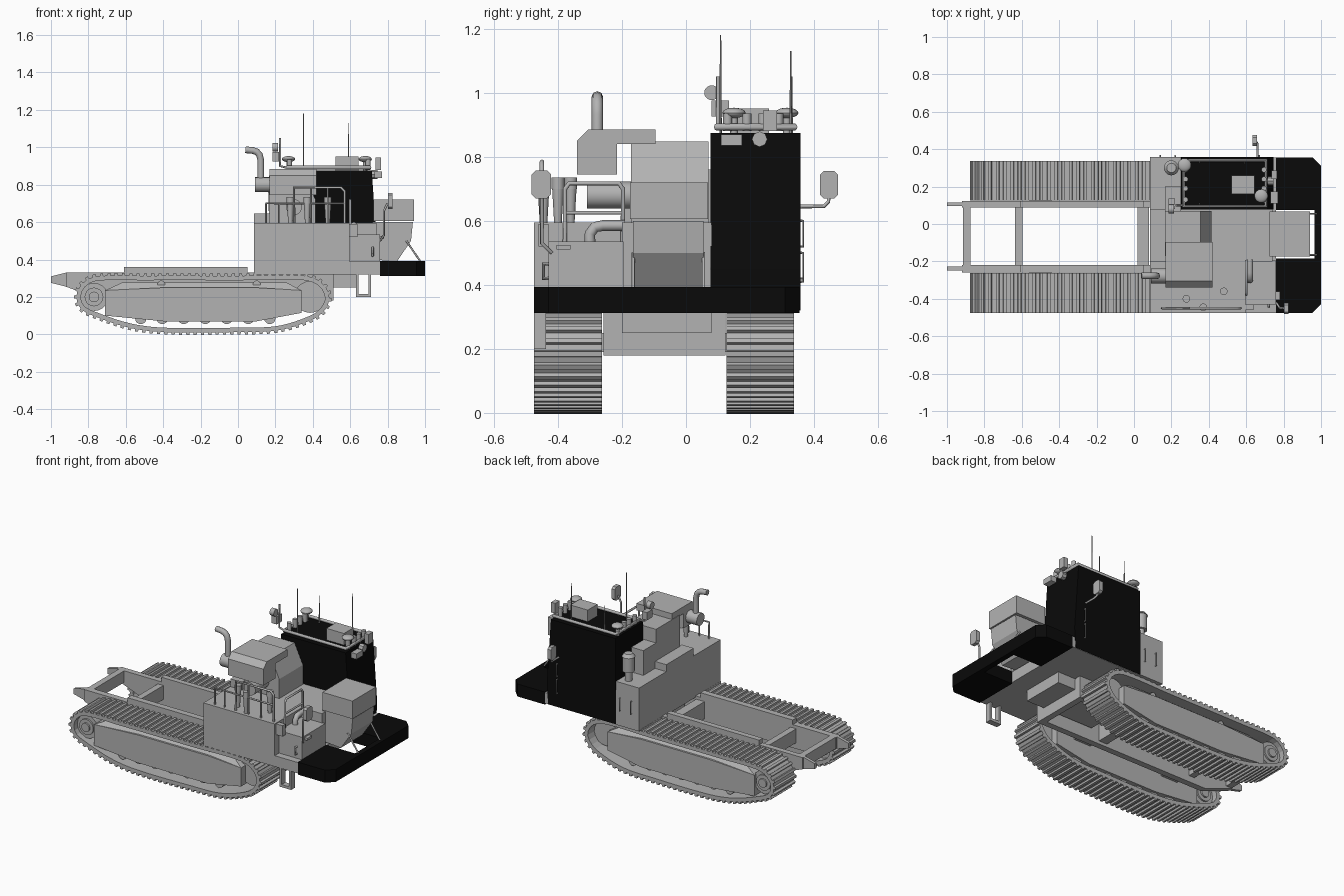
import bpy, bmesh, math
from mathutils import Vector

if "Cube" in bpy.data.objects:
    bpy.data.objects.remove(bpy.data.objects["Cube"])

def material(name, v):
    m = bpy.data.materials.new(name)
    m.diffuse_color = (v, v, v, 1)
    m.use_nodes = True
    m.node_tree.nodes["Principled BSDF"].inputs["Base Color"].default_value = m.diffuse_color
    return m
GREY, BLACK = material("machine grey", 0.45), material("cab black", 0.003)

def finish(name, bm, mat, smooth=False):
    bmesh.ops.recalc_face_normals(bm, faces=bm.faces[:])
    me = bpy.data.meshes.new(name)
    bm.to_mesh(me); bm.free()
    me.materials.append(mat)
    o = bpy.data.objects.new(name, me)
    bpy.context.collection.objects.link(o)
    if smooth:
        bpy.ops.object.select_all(action='DESELECT')
        o.select_set(True); bpy.context.view_layer.objects.active = o
        bpy.ops.object.shade_smooth_by_angle(angle=math.radians(35))
    return o

def loft(name, rings, mat=GREY):
    bm = bmesh.new()
    vs = [[bm.verts.new(p) for p in r] for r in rings]
    n = len(vs[0])
    for a, b in zip(vs, vs[1:]):
        for i in range(n):
            bm.faces.new((a[i], a[(i+1) % n], b[(i+1) % n], b[i]))
    bm.faces.new(vs[0]); bm.faces.new(vs[-1])
    return finish(name, bm, mat)

def prism(name, pts, axis, a, b, mat=GREY):
    put = {'x': lambda p, t: (t, p[0], p[1]), 'y': lambda p, t: (p[0], t, p[1]),
           'z': lambda p, t: (p[0], p[1], t)}[axis]
    return loft(name, [[put(p, t) for p in pts] for t in (a, b)], mat)

def box(name, x0, x1, y0, y1, z0, z1, mat=GREY):
    return prism(name, [(x0, y0), (x1, y0), (x1, y1), (x0, y1)], 'z', z0, z1, mat)

def cyl(name, p0, p1, r, r2=None, mat=GREY, n=20):
    p0, p1 = Vector(p0), Vector(p1); d = p1 - p0
    bm = bmesh.new()
    bmesh.ops.create_cone(bm, cap_ends=True, segments=n, radius1=r,
                          radius2=r if r2 is None else r2, depth=d.length)
    q = d.to_track_quat('Z', 'Y')
    for v in bm.verts:
        v.co = q @ v.co + (p0 + p1) / 2
    return finish(name, bm, mat, True)

def ball(name, c, r, sz=1):
    bm = bmesh.new()
    bmesh.ops.create_uvsphere(bm, u_segments=18, v_segments=10, radius=r)
    for v in bm.verts:
        v.co = Vector((v.co.x, v.co.y, v.co.z * sz)) + Vector(c)
    return finish(name, bm, GREY, True)

def tube(name, pts, r, closed=False):
    cu = bpy.data.curves.new(name, 'CURVE')
    cu.dimensions = '3D'; cu.bevel_depth = r; cu.bevel_resolution = 2; cu.use_fill_caps = True
    s = cu.splines.new('POLY'); s.points.add(len(pts) - 1); s.use_cyclic_u = closed
    for p, c in zip(s.points, pts):
        p.co = (*c, 1)
    o = bpy.data.objects.new(name, cu)
    bpy.context.collection.objects.link(o)
    cu.materials.append(GREY)
    bpy.ops.object.select_all(action='DESELECT')
    o.select_set(True); bpy.context.view_layer.objects.active = o
    bpy.ops.object.convert(target='MESH')
    bpy.ops.object.shade_smooth_by_angle(angle=math.radians(50))

# Track path, resampled to even steps
KEY = [Vector(p) for p in [(-.865, .2), (-.84, .265), (-.77, .308), (-.5, .313), (0, .313), (.36, .313),
       (.45, .275), (.49, .2), (.465, .13), (.40, .08), (.22, .022), (0, .012), (-.4, .012),
       (-.58, .035), (-.75, .09), (-.84, .135)]]
fine, K = [], len(KEY)
for i in range(K):
    a, b, c, d = (KEY[(i + j) % K] for j in (-1, 0, 1, 2))
    # chord-scaled tangents keep the long straights flat
    L = (c - b).length
    m0 = (c - a).normalized() * L; m1 = (d - b).normalized() * L
    for k in range(20):
        t = k / 20
        fine.append(b*(2*t**3-3*t*t+1) + m0*(t**3-2*t*t+t) + c*(3*t*t-2*t**3) + m1*(t**3-t*t))
def resample(n):
    seg = [(fine[(i+1) % len(fine)] - fine[i]).length for i in range(len(fine))]
    total, out, i, acc = sum(seg), [], 0, 0
    for k in range(n):
        s = total * k / n
        while acc + seg[i] < s:
            acc += seg[i]; i += 1
        out.append(fine[i].lerp(fine[(i+1) % len(fine)], (s - acc) / seg[i]))
    return out
PATH = resample(76)
N = len(PATH)
TAN = [(PATH[(i+1) % N] - PATH[i-1]).normalized() for i in range(N)]
NRM = [Vector((-t.y, t.x)) for t in TAN]

def track(side, yc):
    h = .106
    # Belt ring
    bm = bmesh.new()
    rows = []
    for p, n in zip(PATH, NRM):
        q = p - n * .024
        rows.append([bm.verts.new(c) for c in ((p.x, yc-h, p.y), (p.x, yc+h, p.y),
                                               (q.x, yc+h, q.y), (q.x, yc-h, q.y))])
    for i in range(N):
        a, b = rows[i], rows[(i+1) % N]
        for j in range(4):
            bm.faces.new((a[j], a[(j+1) % 4], b[(j+1) % 4], b[j]))
    finish(side + "_track_belt", bm, GREY)
    # Cleats
    bm = bmesh.new()
    for p, n, t in zip(PATH, NRM, TAN):
        ends = []
        for y in (yc - h, yc + h):
            ends.append([bm.verts.new((c.x, y, c.y)) for c in
                         (p - t*.01 - n*.004, p + t*.01 - n*.004, p + t*.008 + n*.012, p - t*.008 + n*.012)])
        for j in range(4):
            bm.faces.new((ends[0][j], ends[0][(j+1) % 4], ends[1][(j+1) % 4], ends[1][j]))
        bm.faces.new(ends[0]); bm.faces.new(ends[1])
    finish(side + "_track_cleats", bm, GREY)
    # Side frame with bevelled top
    prism(side + "_track_frame", [(-.71, .1), (-.71, .235), (-.4, .25), (.1, .25), (.34, .235), (.34, .115),
          (.1, .07), (-.4, .07)], 'y', yc - .085, yc + .085)
    loft(side + "_track_frame_top", [[(-.71, yc-.085, .235), (.34, yc-.085, .235), (.34, yc+.085, .235), (-.71, yc+.085, .235)],
         [(-.62, yc-.05, .277), (.26, yc-.05, .277), (.26, yc+.05, .277), (-.62, yc+.05, .277)]])
    # Wheels and rollers
    for nm, x, r, w in (("idler", -.77, .075, .07), ("idler_rim", -.77, .05, .08), ("idler_hub", -.77, .028, .09),
                        ("sprocket", .385, .085, .04)):
        cyl(f"{side}_{nm}", (x, yc - w, .2), (x, yc + w, .2), r)
    for i in range(7):
        x = -.52 + i * .115
        cyl(f"{side}_roller_{i}", (x, yc - .07, .085), (x, yc + .07, .085), .03)
    for x in (-.41, .1):
        cyl(f"{side}_carrier_roller", (x, yc - .06, .268), (x, yc + .06, .268), .02)
    # Link from the side frame to the chassis
    s = 1 if yc > -.067 else -1
    for x in (-.5, .15):
        box(side + "_track_mount", x - .06, x + .06, *sorted((yc, yc - s*.14)), .19, .25)
track("rear", .232)
track("front", -.369)

# Chassis rails, cross members and end snouts
for nm, y0, y1 in (("rear", .088, .124), ("front", -.258, -.218)):
    prism(nm + "_chassis_rail", [(-.92, .255), (-.92, .33), (.51, .33), (.51, .18), (-.72, .18)], 'y', y0, y1)
    box(nm + "_rail_riser", -.61, .05, y0, y1, .33, .36)
    yc = (y0 + y1) / 2
    prism(nm + "_snout", [(-1, .275), (-1, .31), (-.92, .33), (-.85, .33), (-.85, .255), (-.92, .255)], 'y', yc-.01, yc+.01)
box("end_cross_member", -.915, -.875, -.218, .088, .255, .33)
box("middle_cross_member", -.635, -.595, -.218, .088, .22, .31)
box("inner_cross_member", .02, .08, -.218, .088, .2, .31)
box("outer_cross_member", .47, .51, -.258, .124, .18, .315)

# Superstructure
box("pivot_base", .15, .635, -.2, .08, .25, .33)
box("deck", .085, .76, -.475, .355, .32, .39)
box("front_side_cabinet", .085, .595, -.475, -.195, .32, .595)
box("front_step_cabinet", .595, .76, -.43, -.195, .38, .535)
box("engine_bay", .085, .74, -.2, .08, .35, .595)
box("rear_side_cabinet", .085, .25, .07, .358, .32, .6)
box("bay_ledge", .085, .17, -.2, .08, .59, .645)
box("filter_cabinet", .165, .25, .07, .2, .6, .76)
prism("engine_hood", [(.165, .59), (.165, .848), (.355, .848), (.415, .72), (.415, .59)], 'y', -.172, .07)
prism("muffler_box", [(-.34, .745), (-.34, .85), (-.305, .885), (-.095, .885), (-.095, .84), (-.215, .84), (-.215, .745)],
      'x', .168, .42)
prism("rear_hopper", [(.72, .4), (.72, .6), (.935, .6), (.925, .5), (.85, .39)], 'y', -.165, .055)
box("rear_hopper_top", .725, .94, -.175, .068, .605, .72)
prism("counterweight_platform", [(.76, -.475), (.955, -.475), (1, -.43), (1, .31), (.955, .355), (.76, .355),
      (.76, .075), (.965, .075), (.965, -.185), (.76, -.185)], 'z', .312, .393, BLACK)
for y in (-.165, .055):
    tube("hopper_strut", [(.9, y, .5), (.975, y, .39)], .005)

# Cab
prism("cab", [(.25, .322), (.735, .322), (.745, .45), (.715, .875), (.255, .875)], 'y', .077, .357, BLACK)
tube("roof_rail", [(.265, .095, .893), (.705, .095, .893), (.705, .34, .893), (.265, .34, .893)], .011, True)
for x in (.275, .695):
    for y in (.13, .19, .24, .29):
        cyl("roof_lamp", (x, y, .88), (x, y, .935), .014)
for x, y in ((.27, .315), (.68, .15)):
    cyl("dome_post", (x, y, .875), (x, y, .93), .012)
    ball("roof_dome", (x, y, .937), .036, .45)
box("roof_unit", .52, .645, .16, .26, .875, .95)
box("work_lamp_a", .73, .77, .11, .175, .835, .87)
box("work_lamp_b", .735, .765, .24, .285, .88, .945)
cyl("work_lamp_c", (.715, .23, .855), (.745, .23, .855), .024, n=8)
for nm, x, y, z in (("tall", .35, .108, 1.18), ("short", .59, .327, 1.13), ("third", .35, .33, 1.05)):
    cyl(nm + "_antenna", (x, y, .87), (x, y, z), .004, .002, n=6)
tube("beacon_post", [(.265, .1, .89), (.225, .1, .9), (.225, .1, 1.05)], .006)
cyl("beacon_lamp", (.185, .08, 1.0), (.215, .08, 1.0), .023)
box("beacon_box", .185, .22, .08, .135, .925, .975)

# Exhaust, pre-cleaner and deck fittings
cyl("muffler", (.09, -.277, .8), (.175, -.277, .8), .04)
tube("exhaust_pipe", [(.122, -.277, .8), (.122, -.277, .93), (.115, -.277, .96), (.1, -.277, .976), (.08, -.277, .983), (.04, -.277, .987)], .018)
cyl("precleaner_neck", (.2, .3, .6), (.2, .3, .67), .022)
cyl("precleaner_bowl", (.2, .3, .66), (.2, .3, .755), .036)
cyl("precleaner_cap", (.2, .3, .755), (.2, .3, .775), .04, .025)
cyl("air_filter", (.3, -.31, .68), (.3, -.16, .68), .042)
tube("hose", [(.62, -.3, .53), (.62, -.3, .56), (.62, -.285, .58), (.62, -.26, .585), (.62, -.19, .585)], .017)
for x, y in ((.28, -.4), (.37, -.445), (.48, -.36)):
    cyl("deck_post", (x, y, .595), (x, y, .7), .012, .018)
    cyl("deck_post_cap", (x, y, .7), (x, y, .735), .02)

# Handrails
Y = -.45
tube("side_rail_upper", [(.3, Y, .595), (.3, Y, .785), (.55, Y, .785), (.57, Y, .765), (.57, Y, .595)], .007)
tube("side_rail_lower", [(.15, Y, .595), (.15, Y, .7), (.57, Y, .7)], .006)
for x in (.22, .39, .48):
    tube("side_rail_post", [(x, Y, .595), (x, Y, .7 if x < .3 else .785)], .005)
tube("step_rail", [(.6, -.378, .53), (.6, -.378, .7), (.6, -.365, .717), (.6, -.21, .717), (.6, -.197, .7), (.6, -.197, .53)], .007)
tube("step_rail_middle", [(.6, -.378, .625), (.6, -.197, .625)], .006)
box("step_plate", .745, .78, -.405, -.36, .51, .525)

# Mirrors
def mirror(name, x, y0, y1, z0, z1):
    c = .012
    prism(name, [(y0+c, z0), (y1-c, z0), (y1, z0+c), (y1, z1-c), (y1-c, z1), (y0+c, z1), (y0, z1-c), (y0, z0+c)], 'x', x-.012, x+.012)
mirror("front_mirror", .815, -.482, -.422, .67, .757)
tube("front_mirror_arm", [(.76, -.42, .5), (.78, -.45, .53), (.78, -.45, .66), (.8, -.45, .7)], .006)
mirror("rear_mirror", .645, .418, .475, .67, .755)
tube("rear_mirror_arm", [(.66, .355, .645), (.66, .43, .645), (.65, .445, .66), (.65, .447, .7)], .006)

# Grab handles and hanging step
for x, z0, z1 in ((.67, .41, .5), (.67, .52, .6), (.22, .42, .5), (.14, .42, .5)):
    tube("rear_handle", [(x, .355, z0), (x, .366, z0), (x, .366, z1), (x, .355, z1)], .004)
tube("front_handle", [(.72, -.425, .42), (.72, -.445, .42), (.72, -.445, .465), (.72, -.425, .465)], .006)
box("front_latch", .595, .64, -.46, -.43, .52, .59)
for x0, x1, z0, z1 in ((.63, .645, .2, .33), (.697, .712, .2, .33), (.63, .712, .2, .217)):
    box("hanging_step", x0, x1, -.475, -.437, z0, z1)
